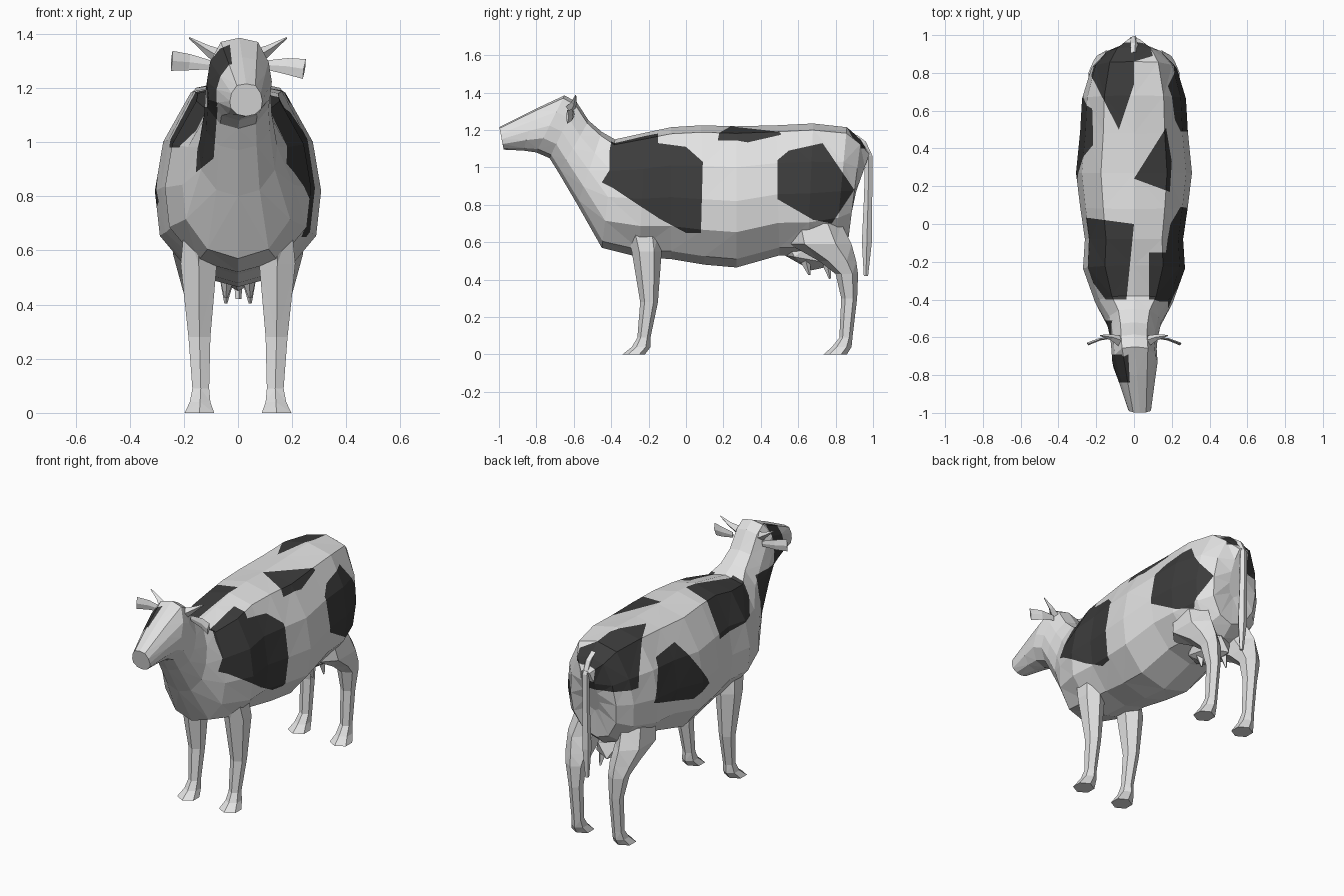
import bpy, bmesh, math
from mathutils import Vector

if "Cube" in bpy.data.objects:
    bpy.data.objects.remove(bpy.data.objects["Cube"])


def material(name, v):
    m = bpy.data.materials.new(name)
    m.diffuse_color = (v, v, v, 1)
    m.use_nodes = True
    m.node_tree.nodes["Principled BSDF"].inputs["Base Color"].default_value = m.diffuse_color
    return m


WHITE = material("white hide", 0.76)
BLACK = material("black patch", 0.045)


def loft(rings):
    """Skin a list of equal-length point rings and cap both ends."""
    bm = bmesh.new()
    vs = [[bm.verts.new(p) for p in r] for r in rings]
    n = len(vs[0])
    for a, b in zip(vs, vs[1:]):
        for i in range(n):
            j = (i + 1) % n
            bm.faces.new((a[i], a[j], b[j], b[i]))
    bm.faces.new(vs[0])
    bm.faces.new(vs[-1])
    bmesh.ops.triangulate(bm, faces=bm.faces[:])
    bmesh.ops.recalc_face_normals(bm, faces=bm.faces[:])
    return bm


def finish(bm, name):
    me = bpy.data.meshes.new(name)
    bm.to_mesh(me)
    bm.free()
    me.materials.append(WHITE)
    me.materials.append(BLACK)
    ob = bpy.data.objects.new(name, me)
    bpy.context.collection.objects.link(ob)
    return ob


def tube(name, path, n=5, flat=(1, 1)):
    """Tube along (x, y, z, radius) points; flat scales its two cross axes."""
    pts = [Vector(p[:3]) for p in path]
    rings = []
    for i, p in enumerate(path):
        d = (pts[min(i + 1, len(pts) - 1)] - pts[max(i - 1, 0)]).normalized()
        u = d.cross(Vector((0, 1, 0)))
        u = (u if u.length > 0.1 else d.cross(Vector((1, 0, 0)))).normalized()
        w = d.cross(u)
        rings.append([pts[i] + p[3] * (u * flat[0] * math.cos(2 * math.pi * k / n)
                      + w * flat[1] * math.sin(2 * math.pi * k / n)) for k in range(n)])
    return finish(loft(rings), name)


# Body, neck and head: (bottom y, bottom z, top y, top z, half width, x shift)
half = [(0, 0), (0.55, 0.06), (0.94, 0.25), (1, 0.47), (0.9, 0.71), (0.57, 0.95), (0, 1)]
outline = half + [(-x, t) for x, t in half[-2:0:-1]]
sections = [
    (0.885, 0.80, 0.985, 1.085, 0.05, 0),
    (0.87, 0.63, 0.935, 1.15, 0.155, 0),
    (0.80, 0.57, 0.86, 1.215, 0.225, 0),
    (0.65, 0.53, 0.68, 1.235, 0.275, 0),
    (0.50, 0.53, 0.48, 1.225, 0.285, 0),
    (0.27, 0.465, 0.27, 1.22, 0.307, 0),
    (0.10, 0.48, 0.08, 1.225, 0.285, 0),
    (-0.08, 0.51, -0.08, 1.215, 0.26, 0),
    (-0.25, 0.52, -0.22, 1.185, 0.27, 0),
    (-0.45, 0.57, -0.38, 1.15, 0.205, 0),
    (-0.58, 0.80, -0.45, 1.19, 0.145, 0),
    (-0.68, 0.97, -0.52, 1.25, 0.125, 0),
    (-0.73, 1.05, -0.585, 1.35, 0.12, 0),
    (-0.80, 1.08, -0.65, 1.385, 0.12, 0.005),
    (-0.87, 1.09, -0.80, 1.315, 0.095, 0.015),
    (-0.975, 1.095, -0.998, 1.215, 0.06, 0.03),
]
body = loft([[(xo + w * px, by + t * (ty - by), bz + t * (tz - bz)) for px, t in outline]
             for by, bz, ty, tz, w, xo in sections])


def patch(axes, poly, limits):
    """Cut a convex polygon, projected on two axes, into the body; paint it black.
    limits are (axis, sign, value): keep where sign * (coord - value) > 0."""
    planes = []
    cen = [sum(p[k] for p in poly) / len(poly) for k in (0, 1)]
    for p, q in zip(poly, poly[1:] + poly[:1]):
        co, no = Vector(), Vector()
        co[axes[0]], co[axes[1]] = p
        no[axes[0]], no[axes[1]] = q[1] - p[1], p[0] - q[0]
        c = Vector()
        c[axes[0]], c[axes[1]] = cen
        planes.append((co, no.normalized() if no.dot(c - co) > 0 else -no.normalized()))
    for ax, s, v in limits:
        co, no = Vector(), Vector()
        co[ax], no[ax] = v, s
        planes.append((co, no))
    for f in body.faces:
        f.material_index += 2          # 2 and up marks faces still inside
    for co, no in planes:
        inside = [f for f in body.faces if f.material_index >= 2]
        geom = set(inside)
        for f in inside:
            geom.update(f.edges)
            geom.update(f.verts)
        bmesh.ops.bisect_plane(body, geom=list(geom), dist=1e-5, plane_co=co, plane_no=no)
        for f in body.faces:
            if f.material_index >= 2 and (f.calc_center_median() - co).dot(no) < 0:
                f.material_index -= 2
    for f in body.faces:
        if f.material_index >= 2:
            f.material_index = 1


X, Y, Z = 0, 1, 2
# right shoulder
patch((Y, Z), [(-0.41, 1.08), (-0.38, 1.25), (-0.15, 1.25), (-0.15, 0.73), (-0.24, 0.79), (-0.41, 0.90)],
      [(X, 1, 0.08)])
patch((Y, Z), [(-0.40, 1.00), (-0.45, 0.92), (-0.35, 0.87)], [(X, 1, 0.06)])
patch((Y, Z), [(-0.15, 1.13), (0, 1.11), (0.09, 1.03), (0.08, 0.65), (0, 0.65), (-0.15, 0.73)], [(X, 1, 0.06)])
# right haunch
patch((Y, Z), [(0.49, 1.04), (0.55, 1.09), (0.73, 1.13), (0.90, 0.88), (0.78, 0.70), (0.68, 0.72),
               (0.49, 0.83)], [(X, 1, 0.13)])
# back
patch((X, Y), [(0, 0.24), (0.17, 0.51), (0.2, 0.33), (0.19, 0.17)], [(Z, 1, 0.9)])
# rump
patch((X, Y), [(-0.25, 0.83), (-0.08, 0.5), (0, 0.74), (0, 0.96), (-0.15, 0.96)], [(Z, 1, 0.96)])
patch((X, Y), [(0, 0.86), (0.1, 0.89), (0.08, 0.96), (0, 0.96)], [(Z, 1, 1.1)])
# left flank
patch((Y, Z), [(0.69, 0.84), (0.61, 1.08), (0.42, 1.10), (0.19, 0.78), (0.34, 0.74)], [(X, -1, -0.05)])
# left shoulder
patch((X, Y), [(-0.3, 0.04), (0, 0), (-0.04, -0.4), (-0.15, -0.4), (-0.3, -0.2)], [(Z, 1, 0.98)])
# left cheek and neck
patch((X, Z), [(-0.15, 1.31), (-0.03, 1.36), (-0.02, 1.27), (-0.08, 1.13), (-0.15, 1.13)],
      [(Y, 1, -0.84), (Y, -1, -0.69)])
patch((X, Z), [(-0.17, 1.13), (-0.075, 1.13), (-0.09, 0.94), (-0.19, 0.86)], [(Y, -1, -0.51)])
finish(body, "body")

# Legs: (z, back and front y, inner and outer x)
front_leg = [(0.70, -0.33, -0.14, 0.09, 0.20), (0.55, -0.29, -0.13, 0.075, 0.215),
             (0.28, -0.245, -0.15, 0.10, 0.185), (0.09, -0.26, -0.19, 0.105, 0.17),
             (0.04, -0.29, -0.19, 0.10, 0.18), (0, -0.34, -0.22, 0.085, 0.20)]
hind_leg = [(0.70, 0.54, 0.83, 0.06, 0.225), (0.59, 0.55, 0.885, 0.075, 0.245),
            (0.50, 0.71, 0.91, 0.08, 0.22), (0.43, 0.80, 0.92, 0.09, 0.20),
            (0.30, 0.83, 0.915, 0.10, 0.175), (0.09, 0.82, 0.89, 0.105, 0.17),
            (0.04, 0.78, 0.885, 0.10, 0.18), (0, 0.735, 0.86, 0.085, 0.20)]


def leg(name, rows, side):
    rings = []
    for z, y0, y1, x0, x1 in rows:
        rings.append([(side * ((x0 + x1) / 2 + 0.55 * (x1 - x0) * math.cos(a)),
                       (y0 + y1) / 2 + (y1 - y0) / 2 * math.sin(a), z)
                      for a in (math.pi * (k / 3 + 1 / 6) for k in range(6))])
    finish(loft(rings), name)


for side, label in ((1, "right"), (-1, "left")):
    leg("front_leg_" + label, front_leg, side)
    leg("hind_leg_" + label, hind_leg, side)
    # Horns and ears
    tube("horn_" + label, [(side * 0.07, -0.62, 1.315, 0.03), (side * 0.12, -0.60, 1.345, 0.016),
                           (side * 0.18, -0.59, 1.385, 0.003)], 4)
    drop = 0.03 if side > 0 else 0
    tube("ear_" + label, [(side * 0.10, -0.60, 1.285, 0.016), (side * 0.18, -0.61, 1.295 - drop / 2, 0.03),
                          (side * 0.245, -0.635, 1.30 - drop, 0.037)], 4, (1, 0.22))
    # Teats
    for y, tip in ((0.64, 0.425), (0.75, 0.405)):
        tube("teat_" + label, [(side * 0.04, y, 0.50, 0.028), (side * 0.045, y + 0.02, tip, 0.006)], 4)

# Udder
udder = bmesh.new()
bmesh.ops.create_icosphere(udder, subdivisions=1, radius=1)
for v in udder.verts:
    v.co = Vector((v.co.x * 0.11, 0.67 + v.co.y * 0.17, 0.55 + v.co.z * 0.10 - v.co.y * 0.03))
finish(udder, "udder")

# Tail
tube("tail", [(0, 0.90, 1.16, 0.02), (0, 0.945, 1.125, 0.022), (0, 0.977, 1.06, 0.021), (0, 0.974, 0.85, 0.023),
              (0, 0.967, 0.60, 0.028), (0, 0.962, 0.42, 0.012)], 5)
